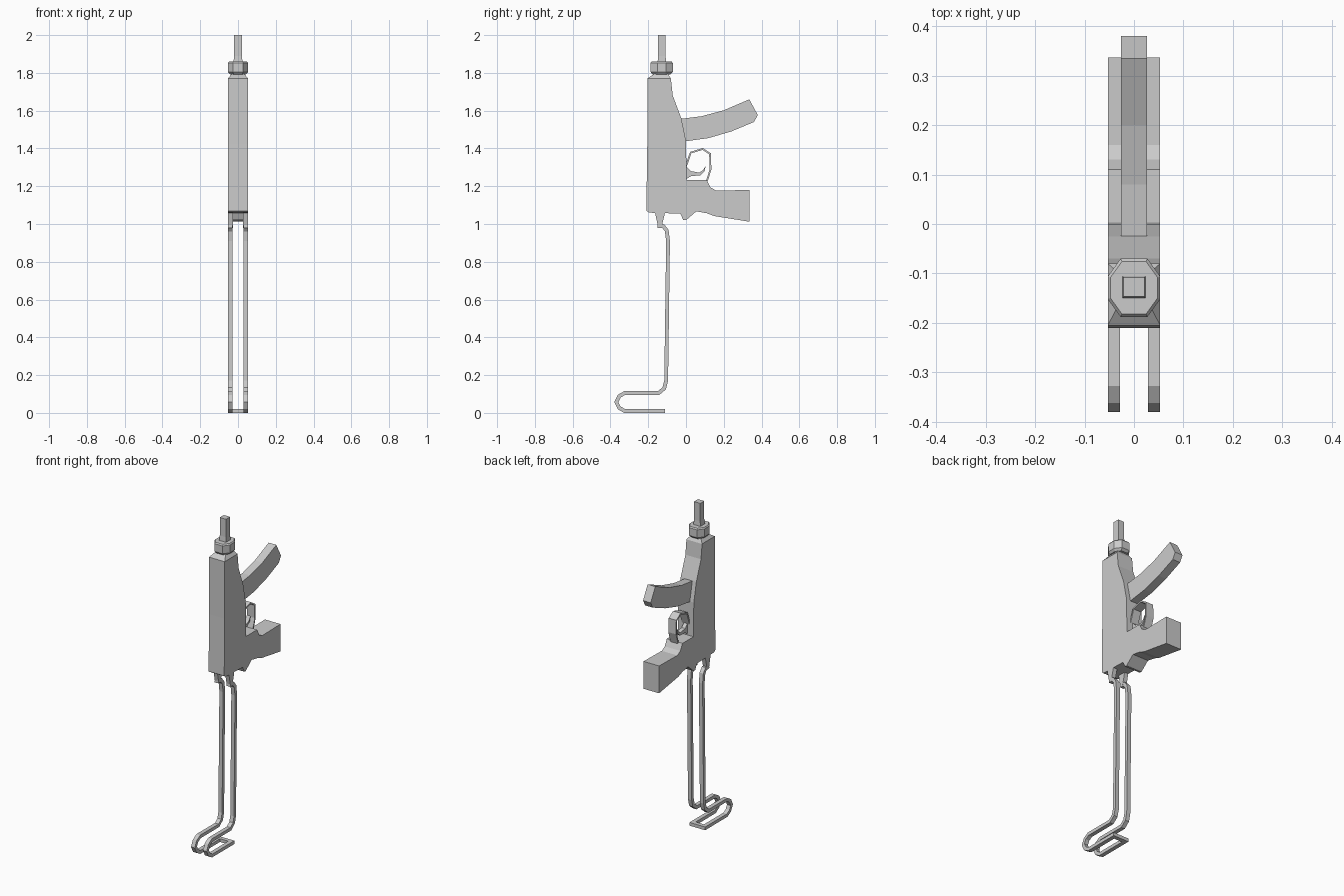
import bpy, bmesh
from mathutils import Vector

if "Cube" in bpy.data.objects:
    bpy.data.objects.remove(bpy.data.objects["Cube"])


def finish(name, bm):
    bmesh.ops.recalc_face_normals(bm, faces=bm.faces[:])
    mesh = bpy.data.meshes.new(name)
    bm.to_mesh(mesh)
    bm.free()
    ob = bpy.data.objects.new(name, mesh)
    bpy.context.collection.objects.link(ob)
    return ob


def prism(name, profile, x0, x1):
    """Extrude a (y, z) side profile from x0 to x1."""
    bm = bmesh.new()
    face = bm.faces.new([bm.verts.new((x0, y, z)) for y, z in profile])
    ext = bmesh.ops.extrude_face_region(bm, geom=[face])
    moved = [g for g in ext["geom"] if isinstance(g, bmesh.types.BMVert)]
    bmesh.ops.translate(bm, verts=moved, vec=(x1 - x0, 0, 0))
    return finish(name, bm)


def loft(name, rings):
    """Join rings of 3D points and cap both ends."""
    bm = bmesh.new()
    vr = [[bm.verts.new(p) for p in ring] for ring in rings]
    n = len(vr[0])
    for a, b in zip(vr, vr[1:]):
        for i in range(n):
            j = (i + 1) % n
            bm.faces.new((a[i], a[j], b[j], b[i]))
    bm.faces.new(vr[0])
    bm.faces.new(vr[-1])
    return finish(name, bm)


def bent_bar(name, path, thick, x0, x1):
    """Square bar following a (y, z) path with mitred corners."""
    pts = [Vector(p) for p in path]
    dirs = [(b - a).normalized() for a, b in zip(pts, pts[1:])]
    rings = []
    for i, p in enumerate(pts):
        d0, d1 = dirs[max(i - 1, 0)], dirs[min(i, len(dirs) - 1)]
        t = (d0 + d1).normalized()
        n = Vector((-t.y, t.x)) * (thick / 2 / max(t.dot(d0), 0.5))
        a, b = p + n, p - n
        rings.append([(x0, *a), (x1, *a), (x1, *b), (x0, *b)])
    return loft(name, rings)


def mirror_x(ob):
    ob.modifiers.new("mirror", "MIRROR").use_axis[0] = True


def rect(hx, y0, y1, z):
    return [(-hx, y0, z), (hx, y0, z), (hx, y1, z), (-hx, y1, z)]


def octagon(s, z, cy=-0.129):
    half = [(0.027, -0.059), (0.053, -0.023), (0.053, 0.023), (0.027, 0.059)]
    pts = half + [(-x, y) for x, y in reversed(half)]
    return [(x * s, cy + y * s, z) for x, y in pts]


W = 0.053

# Body with grip
prism("body_and_grip", [
    (-0.205, 1.77), (-0.205, 1.42), (-0.21, 1.07), (-0.195, 1.06), (-0.03, 1.055),
    (-0.015, 1.022), (0.0, 1.02), (0.055, 1.067), (0.11, 1.057), (0.15, 1.042),
    (0.337, 1.012), (0.337, 1.18), (0.16, 1.177), (0.13, 1.193), (0.11, 1.232),
    (0.003, 1.232), (0.0, 1.44), (-0.025, 1.56), (-0.07, 1.68), (-0.08, 1.77)], -W, W)

# Sloped body top, nut and barrel
loft("body_top", [rect(W, -0.205, -0.08, 1.77), rect(0.032, -0.165, -0.098, 1.797)])
loft("barrel_nut", [octagon(0.8, 1.792), octagon(1, 1.805), octagon(1, 1.853), octagon(0.9, 1.86)])
loft("barrel", [rect(0.024, -0.151, -0.105, 1.85), rect(0.021, -0.147, -0.108, 1.89),
                rect(0.021, -0.147, -0.108, 2.0)])

# Curved magazine
prism("magazine", [
    (-0.025, 1.557), (0.08, 1.57), (0.20, 1.602), (0.335, 1.66), (0.38, 1.577),
    (0.36, 1.54), (0.24, 1.49), (0.12, 1.455), (0.0, 1.438), (-0.04, 1.438)], -0.026, 0.026)

# Trigger guard and trigger
bent_bar("trigger_guard", [(-0.002, 1.30), (0.025, 1.378), (0.088, 1.397), (0.127, 1.372),
                           (0.13, 1.29), (0.11, 1.225)], 0.009, -0.026, 0.026)
prism("trigger", [(-0.005, 1.31), (0.025, 1.28), (0.07, 1.272), (0.09, 1.285), (0.104, 1.308),
                  (0.098, 1.278), (0.075, 1.256), (0.03, 1.255), (-0.005, 1.235)], -0.012, 0.012)

# Stock hinge lugs
mirror_x(prism("stock_lug", [(-0.165, 1.065), (-0.15, 0.995), (-0.13, 0.98), (-0.11, 1.065)], 0.027, W))

# Wire stock rods and end bar
mirror_x(bent_bar("stock_rod", [
    (-0.15, 0.99), (-0.12, 0.988), (-0.102, 0.965), (-0.095, 0.91), (-0.105, 0.17),
    (-0.115, 0.13), (-0.145, 0.105), (-0.325, 0.105), (-0.354, 0.088), (-0.369, 0.057),
    (-0.354, 0.027), (-0.325, 0.01), (-0.11, 0.01)], 0.02, 0.028, W))
prism("stock_end_bar", [(-0.135, 0), (-0.11, 0), (-0.11, 0.02), (-0.135, 0.02)], -0.028, 0.028)
